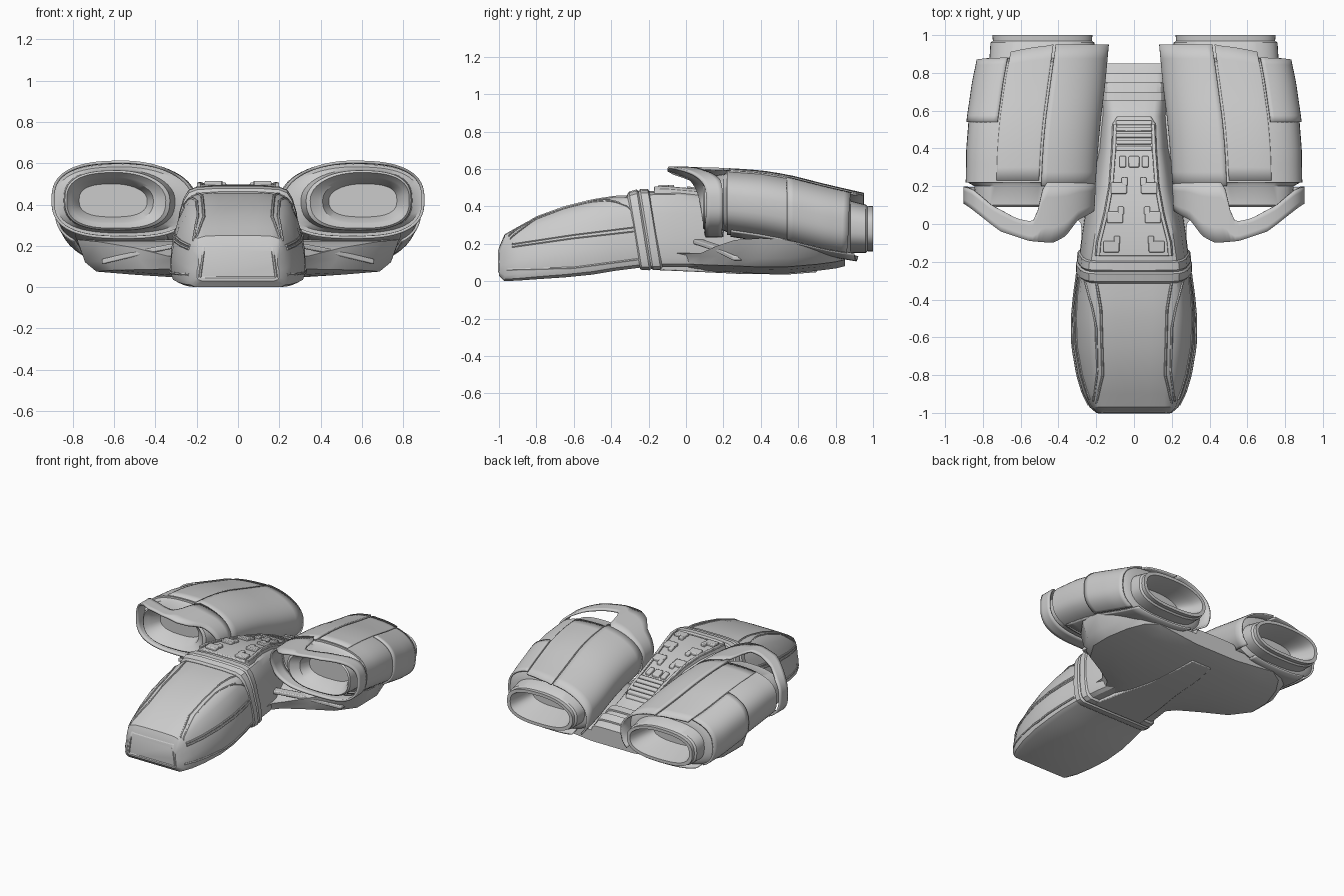
import bpy, math
from mathutils import Vector
from mathutils.bvhtree import BVHTree
import bmesh

if "Cube" in bpy.data.objects:
    bpy.data.objects.remove(bpy.data.objects["Cube"])


def make(name, verts, faces, mirror=False, thick=0, bevel=0):
    me = bpy.data.meshes.new(name)
    me.from_pydata(verts, [], faces)
    bm = bmesh.new()
    bm.from_mesh(me)
    bmesh.ops.recalc_face_normals(bm, faces=bm.faces)
    bm.to_mesh(me)
    bm.free()
    ob = bpy.data.objects.new(name, me)
    bpy.context.collection.objects.link(ob)
    if thick:
        m = ob.modifiers.new("Thickness", 'SOLIDIFY')
        m.thickness, m.offset = thick, 0
    if bevel:
        m = ob.modifiers.new("Bevel", 'BEVEL')
        m.width, m.segments, m.limit_method = bevel, 2, 'ANGLE'
    if mirror:
        ob.modifiers.new("Mirror", 'MIRROR')
    return ob


def loft(name, rings, closed=True, caps=True, **kw):
    n = len(rings[0])
    faces = []
    for i in range(len(rings) - 1):
        for j in range(n if closed else n - 1):
            k = (j + 1) % n
            faces.append((i*n + j, i*n + k, (i+1)*n + k, (i+1)*n + j))
    if closed and caps:
        faces += [tuple(range(n)), tuple(range((len(rings)-1)*n, len(rings)*n))]
    return make(name, [p for r in rings for p in r], faces, **kw)


def interp(table, t):
    if t <= table[0][0]:
        return table[0][1:]
    for a, b in zip(table, table[1:]):
        if t <= b[0]:
            f = (t - a[0]) / (b[0] - a[0])
            return [u + (v - u) * f for u, v in zip(a[1:], b[1:])]
    return table[-1][1:]


# Body cross-section: wide rounded base, sides leaning in to a flat top
def hull(y, wb, wt, zb, zt, skew=0):
    h = zt - zb
    half = [(.88*wb, 0), (.97*wb, .04), (wb, .12), (wb*.99, .35), (wb*.96, .5),
            (wb*.6 + wt*.4, .7), (wb*.25 + wt*.75, .86), (wt*.96, .95), (wt*.8, .985), (wt*.4, 1)]
    pts = [(x, y + skew*(1 - f), zb + h*f) for x, f in half]
    return pts + [(-x, b, z) for x, b, z in reversed(pts)]


# Cockpit pod
cockpit = loft("cockpit", [hull(*s) for s in [
    (-1.0, .20, .18, .03, .18), (-.97, .235, .20, 0, .25), (-.9, .27, .205, .003, .29),
    (-.8, .30, .215, .01, .345), (-.65, .325, .23, .02, .40), (-.5, .328, .24, .035, .437),
    (-.38, .318, .24, .055, .456), (-.22, .295, .235, .075, .463)]])

# Canopy frame ribs, projected onto the cockpit skin
tree = BVHTree.FromPolygons([v.co for v in cockpit.data.vertices],
                            [p.vertices for p in cockpit.data.polygons])


def rib(name, pts, axis, sign, r=.007):
    ray = Vector((0, 0, 0))
    ray[axis] = -sign
    dense = [Vector(a).lerp(Vector(b), i/10) for a, b in zip(pts, pts[1:]) for i in range(10)]
    hits = []
    for u, v in dense + [Vector(pts[-1])]:
        o = [u, v]
        o.insert(axis, 2*sign)
        hit = tree.ray_cast(Vector(o), ray)[0]
        if hit:
            hits.append(hit)
    tilt = .7 if axis == 1 else 0
    loft(name, [[h + Vector((r*math.cos(a), r*math.sin(a)*tilt, r*math.sin(a)))
                 for a in [k*math.pi/3 for k in range(6)]] for h in hits], mirror=True)


rib("canopy_rib_inner", [(.2, -.3), (.175, -.45), (.165, -.8), (.2, -.95)], 2, 1)
rib("canopy_rib_outer", [(.26, -.3), (.22, -.45), (.2, -.55), (.195, -.78), (.215, -.94)], 2, 1)
rib("side_rail_upper", [(-.93, .2), (-.6, .25), (-.28, .29)], 0, 1)
rib("side_rail_middle", [(-.93, .185), (-.6, .232), (-.28, .268)], 0, 1)
rib("side_rail_lower", [(-.96, .06), (-.6, .07), (-.26, .115)], 0, 1)
rib("nose_plate_frame", [(0, .05), (.185, .05), (.165, .2), (0, .2)], 1, -1)

# Collar and fuselage
body_table = [(-.19, .292, .235, .075, .482), (-.05, .275, .215, .075, .485), (.06, .258, .19, .075, .47),
              (.2, .225, .165, .07, .44), (.4, .19, .14, .065, .38), (.57, .18, .13, .065, .31),
              (.65, .18, .14, .065, .27), (.75, .18, .15, .07, .25), (.85, .18, .16, .08, .2)]
loft("fuselage", [hull(*s) for s in [(-.25, .292, .235, .075, .478)] + body_table])
loft("collar", [hull(*s, .07) for s in [(-.315, .298, .235, .065, .462), (-.305, .308, .247, .06, .478),
     (-.265, .308, .25, .058, .49), (-.255, .298, .242, .066, .482), (-.245, .303, .25, .06, .492),
     (-.205, .297, .246, .062, .494), (-.195, .283, .23, .075, .48)]])


# Raised spine with blocks and ladder rungs
def top(y):
    return interp(body_table, y)[3]


spine = [(-.17, .2), (-.1, .195), (.06, .155), (.2, .13), (.4, .115), (.53, .11), (.57, .085)]
loft("spine", [[(-w - .015, y, top(y) - .05), (-w, y, top(y) + .012),
                (w, y, top(y) + .012), (w + .015, y, top(y) - .05)] for y, w in spine], bevel=.006)
for i in range(2):
    loft(f"spine_edge_rail_{i}", [[((w - d) * (1 - 2*i), y, top(y) + h) for d, h in
         [(0, 0), (0, .024), (.02, .024), (.02, 0)]] for y, w in spine[:-1]], bevel=.003)


def block(name, x, y, w, d, mirror):
    rings = [[(x - w, t, top(t)), (x - w, t, top(t) + .03), (x + w, t, top(t) + .03), (x + w, t, top(t))]
             for t in (y - d, y + d)]
    loft(name, rings, bevel=.006, mirror=mirror)


for i, (x, y) in enumerate([(.12, -.12), (.1, .035), (.08, .19)]):
    block(f"spine_block_{i}", x, y, .042, .03, True)
    block(f"spine_tab_{i}", x - .03, y + .035, .016, .022, True)
block("spine_block_small", .06, .33, .018, .03, True)
block("spine_block_centre", 0, .33, .028, .03, False)
for i in range(5):
    block(f"ladder_rung_{i}", 0, .4 + i*.034, .095, .012, False)
for i, y in enumerate((.65, .75)):
    loft(f"tail_step_{i}", [hull(y, .182, .15, .1, top(y) + .012), hull(y + .05, .182, .15, .1, top(y + .05) + .012)])


# Engine outline: rounded oblong, softer on its inner upper corner, drifting inward and down to the rear
def oval(a, cx, y, cz, hw, hh):
    c, s = math.cos(a), math.sin(a)
    n = 2.05 if c < 0 < s else 2.7
    return (cx + hw*math.copysign(abs(c)**(2/n), c), y, cz + hh*math.copysign(abs(s)**(2/n), s))


engine_table = [(-.1, .56, .422, .33, .178), (.22, .553, .422, .338, .174), (.4, .545, .402, .343, .182),
                (.55, .532, .375, .344, .185), (.75, .505, .325, .342, .184), (.95, .475, .285, .33, .178)]


def skin(a, y, s=0.0):
    cx, cz, hw, hh = interp(engine_table, y)
    return oval(a, cx, y, cz, hw + s, hh + s)


N = 48
angles = [2*math.pi*i/N for i in range(N)]
intake = [(.605, .2, .42, .165, .08), (.605, .13, .42, .195, .105), (.6, .12, .42, .21, .113),
          (.59, .09, .42, .24, .135), (.585, .1, .42, .255, .145), (.575, .2, .42, .27, .15), (.56, .22, .422, .32, .16)]
exhaust = [(.485, .875, .295, .31, .16), (.485, .88, .29, .28, .14), (.485, .96, .28, .275, .13), (.485, .97, .28, .262, .12),
           (.485, 1, .28, .265, .122), (.485, 1, .28, .24, .1), (.485, .93, .285, .22, .085), (.49, .82, .3, .18, .07)]
rings = [[oval(a, *r) for a in angles] for r in intake]
rings += [[skin(a, y) for a in angles] for y in (.22, .32, .4, .48, .55, .65, .75, .86)]
rings += [[oval(a, *r) for a in angles] for r in exhaust]
loft("engine", rings, mirror=True)


# Armour plates over the engine skin; the rear edge may slant from y1 to y2 round the plate
def plate(name, a0, a1, y0, y1, y2, s=.005):
    cols = [(math.radians(a0 + (a1 - a0)*i/24), y1 + (y2 - y1)*i/24) for i in range(25)]
    loft(name, [[skin(a, y0 + (e - y0)*k/10, s) for a, e in cols] for k in range(11)],
         closed=False, thick=.012, mirror=True)


plate("engine_inner_shell", 100, 215, .2, .95, .95, .006)
plate("engine_top_plate", 66, 98, .23, .91, .95, .001)
plate("engine_rear_plate", -48, 64, .54, .86, .88)
plate("engine_lower_plate", -120, -52, .24, .92, .9, .002)

# Visor-like hoop swept ahead of each intake
front_edge = [(.2, .05), (.3, .01), (.36, -.07), (.43, -.1), (.55, -.09), (.7, -.04), (.82, .05), (.9, .115)]
back_edge = [(.2, .22), (.48, .22), (.52, .02), (.56, .015), (.62, .03), (.75, .1), (.85, .18), (.9, .2)]
rows = [[] for _ in range(5)]
for i in range(96):
    a = 2*math.pi*i/96
    x, _, z = skin(a, .1)
    f = max(0, min(1, (z - .24) / .34))
    y0 = .11 + (interp(front_edge, x)[0] - .11)*f
    y1 = .2 + (interp(back_edge, x)[0] - .2)*f
    for k in range(5):
        rows[k].append(skin(a, y0 + (y1 - y0)*k/4, .006))
loft("intake_hoop", rows, caps=False, thick=.014, mirror=True)


# Belly wing carrying both engines: deep in the middle, rising toward the sides
def belly(y, w, zb, zt):
    pts = [(min(w*.3, .2), zb), (w*.65, zb + .02), (w*.88, zb + .035), (w*.95, zb + .08), (w, zt)]
    return [(x, y, z) for x, z in pts] + [(-x, y, z) for x, z in reversed(pts)]


loft("belly_wing", [belly(*s) for s in [(-.2, .27, .068, .15), (0, .28, .058, .15), (.08, .34, .053, .15),
     (.17, .5, .05, .19), (.26, .68, .047, .22), (.4, .78, .04, .23), (.55, .78, .042, .22),
     (.7, .73, .055, .19), (.8, .66, .068, .18), (.85, .56, .08, .16)]])
# Keel plates and diagonal braces
loft("keel_plate", [[(-w, y, z), (w, y, z), (w, y, z + .03), (-w, y, z + .03)] for y, w, z in
     [(-.18, .2, .06), (.05, .17, .05), (.3, .12, .038), (.55, .1, .036), (.7, .08, .048)]], bevel=.006)
loft("wing_brace", [[(x, y - .03, z), (x, y + .03, z), (x, y + .03, z + .025), (x, y - .03, z + .025)] for x, y, z in
     [(.24, .06, .2), (.45, .18, .16), (.66, .28, .11)]], bevel=.006, mirror=True)

# Smooth shading with crisp edges
for ob in bpy.context.collection.objects:
    ob.select_set(True)
    bpy.context.view_layer.objects.active = ob
bpy.ops.object.shade_smooth_by_angle(angle=math.radians(32))
